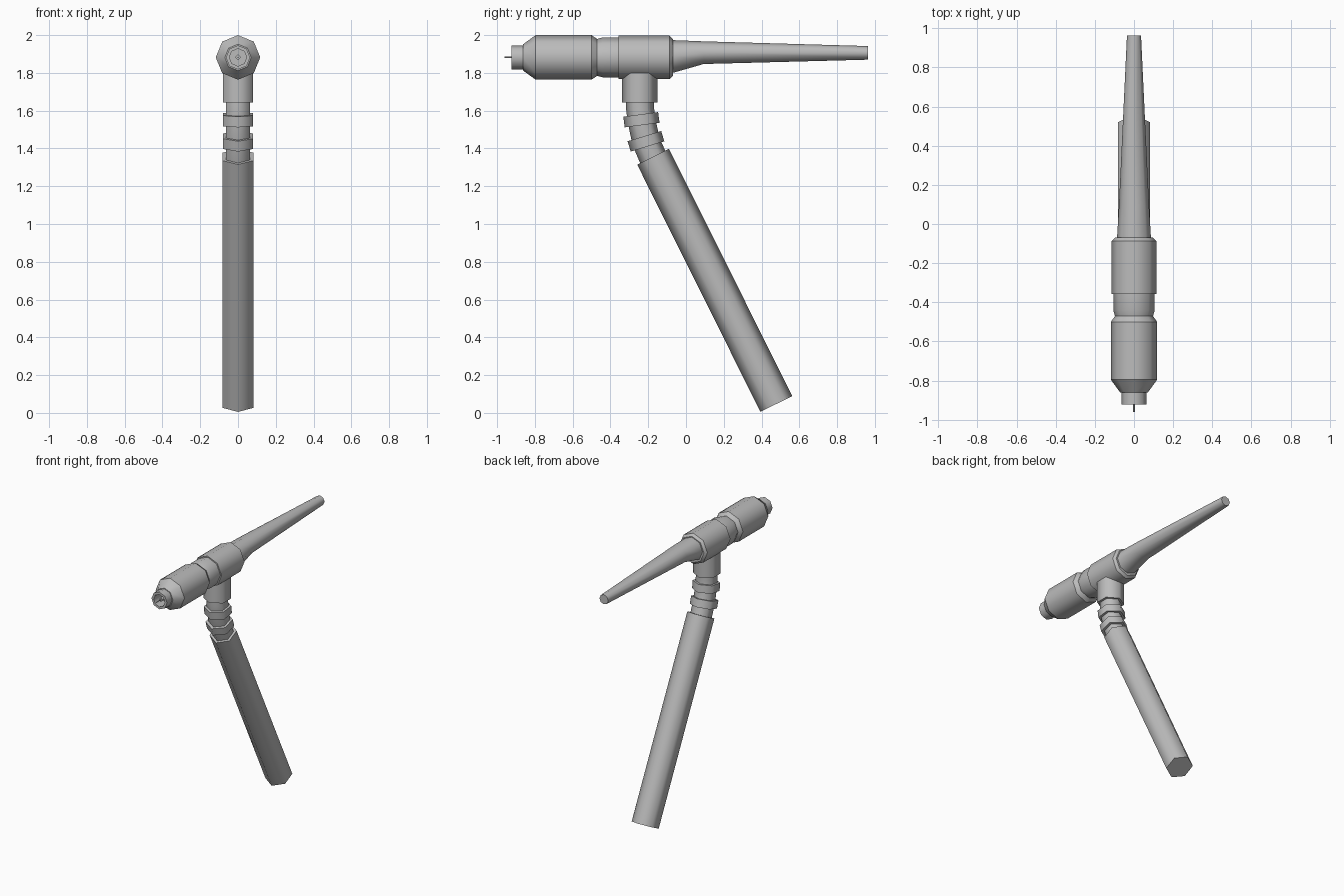
import bpy, bmesh
from math import sin, cos, pi, radians
from mathutils import Vector

cube = bpy.data.objects.get("Cube")
if cube:
    bpy.data.objects.remove(cube, do_unlink=True)

grey = bpy.data.materials.new("plain grey")
grey.use_nodes = True
colour = (0.5, 0.5, 0.5, 1)
grey.diffuse_color = colour
grey.node_tree.nodes["Principled BSDF"].inputs["Base Color"].default_value = colour


def loft(name, sections, sides):
    """Skin rings of (y, z, x radius, up radius, pitch); a corner lies on the mid plane."""
    bm = bmesh.new()
    rings = []
    for y, z, rx, ru, pitch in sections:
        up = Vector((0, -sin(pitch), cos(pitch)))
        centre = Vector((0, y, z))
        ring = []
        for i in range(sides):
            t = 2 * pi * i / sides
            ring.append(bm.verts.new(centre + up * ru * cos(t) + Vector((rx * sin(t), 0, 0))))
        rings.append(ring)
    for a, b in zip(rings, rings[1:]):
        for i in range(sides):
            j = (i + 1) % sides
            bm.faces.new((a[i], a[j], b[j], b[i]))
    bm.faces.new(rings[0])
    bm.faces.new(rings[-1])
    bmesh.ops.recalc_face_normals(bm, faces=bm.faces)
    for face in bm.faces:
        face.smooth = True
    # Round the sides, but keep hard steps between rings
    for ring in rings:
        for i in range(sides):
            edge = bm.edges.get((ring[i], ring[(i + 1) % sides]))
            edge.smooth = edge.calc_face_angle(0) < radians(25)
    mesh = bpy.data.meshes.new(name)
    bm.to_mesh(mesh)
    bm.free()
    mesh.materials.append(grey)
    obj = bpy.data.objects.new(name, mesh)
    bpy.context.collection.objects.link(obj)
    return obj


AXIS = 1.882


def turned(name, profile, sides=8):
    """Part turned about the head's long axis, from (y, radius) points."""
    return loft(name, [(y, AXIS, r, r, 0) for y, r in profile], sides)


def down(y, z, r, lean):
    """Hexagonal section across a line going down and leaning back."""
    return (y, z, r * cos(pi / 6) / cos(pi / 6), r, radians(lean - 90))


def sleeve(name, y, z, r, length, lean):
    """Straight hexagonal sleeve centred on a point."""
    dy, dz = sin(radians(lean)) * length / 2, -cos(radians(lean)) * length / 2
    return loft(name, [down(y - dy, z - dz, r, lean), down(y + dy, z + dz, r, lean)], 6)


# Head: hollow cup, collar and body
turned("nozzle_cup", [(-0.84, 0.046), (-0.923, 0.046), (-0.923, 0.064), (-0.862, 0.064),
                      (-0.862, 0.07), (-0.796, 0.118), (-0.50, 0.118), (-0.47, 0.097)])
turned("collar", [(-0.48, 0.095), (-0.44, 0.106), (-0.35, 0.106)])
turned("head_body", [(-0.357, 0.115), (-0.087, 0.115), (-0.07, 0.098)])
turned("collet", [(-0.845, 0.016), (-0.905, 0.016)], 4)
turned("electrode", [(-0.85, 0.004), (-0.96, 0.004)], 4)

# Long back cap, flat along the top and raised underneath
loft("back_cap", [(-0.09, 1.886, 0.088, 0.088, 0), (-0.06, 1.888, 0.086, 0.085, 0),
                  (0.093, 1.907, 0.077, 0.060, 0), (0.963, 1.906, 0.036, 0.036, 0)], 8)

# Neck: socket, bent tube and two rings
sleeve("neck_socket", -0.245, 1.742, 0.093, 0.20, 0)
loft("neck_tube", [down(-0.243, 1.66, 0.074, 0), down(-0.243, 1.61, 0.074, 2),
                   down(-0.236, 1.552, 0.074, 8), down(-0.212, 1.438, 0.074, 17),
                   down(-0.172, 1.345, 0.074, 26.5)], 6)
sleeve("upper_neck_ring", -0.236, 1.552, 0.093, 0.057, 7.5)
sleeve("lower_neck_ring", -0.212, 1.438, 0.093, 0.057, 17)

# Handle
sleeve("handle", 0.152, 0.702, 0.094, 1.463, 26.5)
